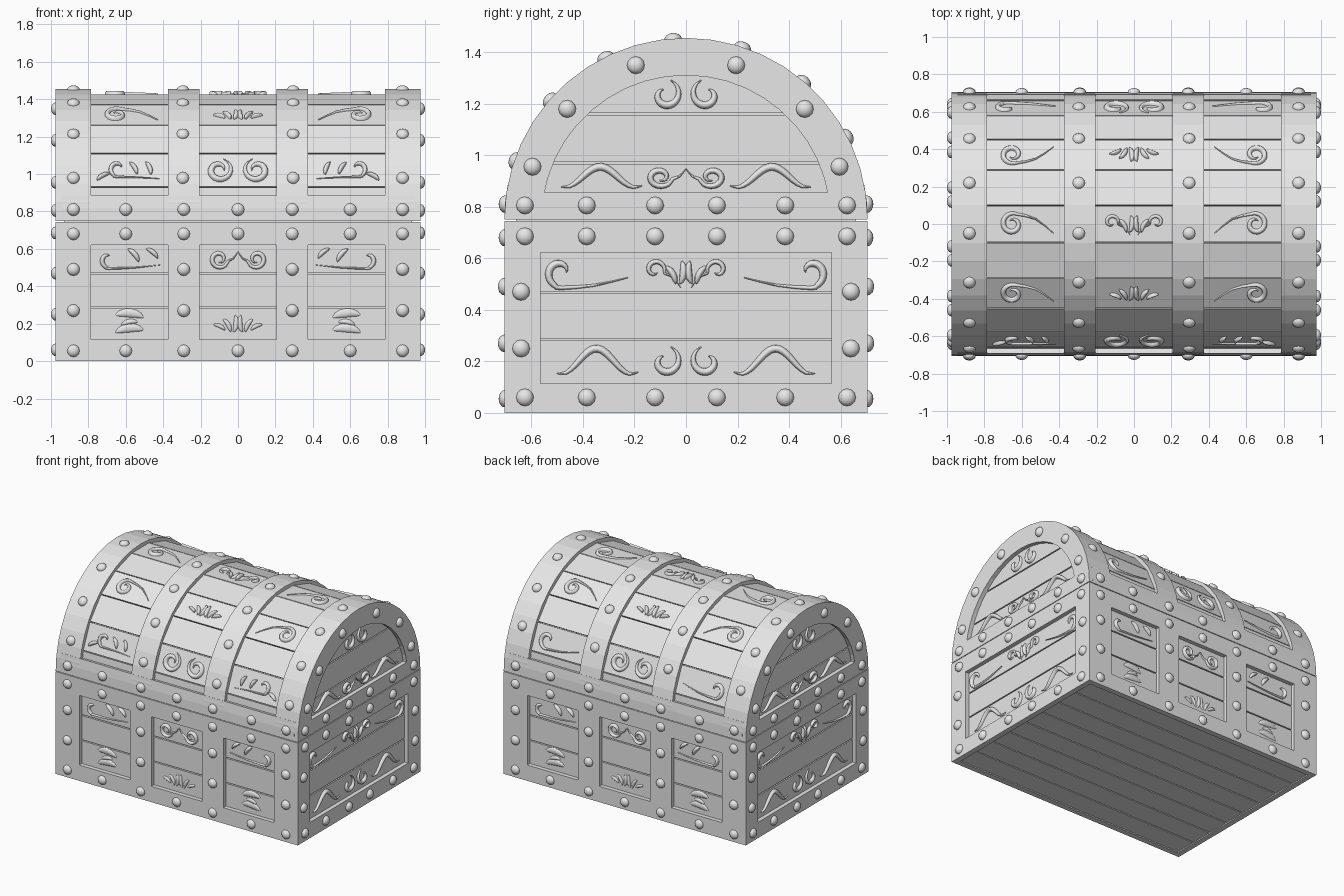
import bpy, bmesh
from math import sin, cos, pi, radians, sqrt, asin
from mathutils import Matrix, Vector

cube = bpy.data.objects.get("Cube")
if cube:
    bpy.data.objects.remove(cube, do_unlink=True)

grey = bpy.data.materials.new("plain_grey")
grey.use_nodes = True
colour = (0.8, 0.8, 0.8, 1)
grey.diffuse_color = colour
grey.node_tree.nodes["Principled BSDF"].inputs["Base Color"].default_value = colour

HX, HY, SEAM, R = 0.975, 0.705, 0.75, 0.705    # outer half sizes, lid seam, lid radius
IX, IY = HX - 0.03, HY - 0.03                  # recessed board faces
LOW, HIGH = 0.115, 0.622                       # body panel opening
STEP = radians(16.6)                           # one lid board
STRAPS = [(-HX, -0.785), (-0.375, -0.205), (0.205, 0.375), (0.785, HX)]
SIDES = (-1, 1)


def finish(name, bm, smooth=False):
    bmesh.ops.recalc_face_normals(bm, faces=bm.faces)
    mesh = bpy.data.meshes.new(name)
    bm.to_mesh(mesh)
    bm.free()
    mesh.materials.append(grey)
    for polygon in mesh.polygons:
        polygon.use_smooth = smooth
    bpy.context.collection.objects.link(bpy.data.objects.new(name, mesh))


def add_box(bm, x0, x1, y0, y1, z0, z1):
    size = Matrix.Diagonal((x1 - x0, y1 - y0, z1 - z0, 1))
    centre = Matrix.Translation(((x0 + x1) / 2, (y0 + y1) / 2, (z0 + z1) / 2))
    bmesh.ops.create_cube(bm, size=1, matrix=centre @ size)


def add_prism(bm, profile, x0, x1):
    """Extrude a (y, z) profile along x."""
    face = bm.faces.new([bm.verts.new((x0, y, z)) for y, z in profile])
    new = bmesh.ops.extrude_face_region(bm, geom=[face], use_keep_orig=True)["geom"]
    for item in new:
        if isinstance(item, bmesh.types.BMVert):
            item.co.x = x1


def arc(r, start, end, n):
    """Points around the lid axis; angles are measured from the top."""
    angles = [start + (end - start) * i / n for i in range(n + 1)]
    return [(r * sin(a), SEAM + r * cos(a)) for a in angles]


def ring(inner, outer, start, end, n):
    return arc(outer, start, end, n) + arc(inner, end, start, n)


def frame(u, n, at):
    """Local axes on a surface: u across, v up, n outward."""
    u, n = Vector(u), Vector(n)
    return Matrix.Translation(at) @ Matrix((u, n.cross(u), n)).transposed().to_4x4()


def lid_frame(x, r, a):
    return frame((1, 0, 0), (0, sin(a), cos(a)), (x, r * sin(a), SEAM + r * cos(a)))


def wall(side, depth, u, z):
    """Point on an upright wall, seen from outside."""
    turn = Matrix.Rotation(pi / 2 * ("front", "left", "back", "right").index(side), 3, "Z")
    across, out = turn @ Vector((1, 0, 0)), turn @ Vector((0, -1, 0))
    return frame(across, out, out * depth + across * u + Vector((0, 0, z)))


# Inner cores that close the gaps between boards
bm = bmesh.new()
add_box(bm, -0.93, 0.93, -0.66, 0.66, 0.03, SEAM + 0.02)
add_prism(bm, arc(0.635, -pi / 2, pi / 2, 22), -0.93, 0.93)
finish("inner_core", bm)

# Body boards and bottom boards
bm = bmesh.new()
for z0, z1 in ((0.04, 0.281), (0.289, 0.464), (0.472, 0.72)):
    add_box(bm, -IX, IX, -IY, IY, z0, z1)
finish("body_boards", bm)
bm = bmesh.new()
width = IY / 4
for i in range(-4, 4):
    add_box(bm, -IX, IX, i * width + 0.004, (i + 1) * width - 0.004, 0.008, 0.038)
finish("bottom_boards", bm)

# Body frame: rails and uprights on all four walls
bm = bmesh.new()
for s in SIDES:
    y0, y1 = sorted((s * HY, s * (IY - 0.01)))
    x0, x1 = sorted((s * HX, s * (IX - 0.01)))
    for z0, z1 in ((0, LOW), (HIGH, SEAM - 0.005)):
        add_box(bm, -HX, HX, y0, y1, z0, z1)
        add_box(bm, x0, x1, -HY, HY, z0, z1)
    for left, right in STRAPS:
        add_box(bm, left, right, y0, y1, LOW, HIGH)
    for left, right in ((-HY, -0.565), (0.565, HY)):
        add_box(bm, x0, x1, left, right, LOW, HIGH)
finish("body_frame", bm)

# Lid boards and lid end boards
bm = bmesh.new()
for i in range(-4, 5):
    add_prism(bm, ring(0.63, 0.683, (i - 0.485) * STEP, (i + 0.485) * STEP, 1), -IX, IX)
for s in SIDES:
    add_prism(bm, ring(0.63, 0.683, s * 4.515 * STEP, s * pi / 2, 1), -IX, IX)
finish("lid_boards", bm)
bm = bmesh.new()
for z0, z1 in ((0, 0.215), (0.223, 0.406), (0.414, 0.625)):
    low, high = pi / 2 - asin(z0 / 0.63), pi / 2 - asin(z1 / 0.63)
    add_prism(bm, arc(0.63, -low, -high, 6) + arc(0.63, high, low, 6), -IX, IX)
finish("lid_end_boards", bm)

# Lid straps, lower rails and arched end frames
bm = bmesh.new()
for left, right in STRAPS:
    add_prism(bm, ring(0.655, R, -pi / 2, pi / 2, 22), max(left, -IX), min(right, IX))
for s in SIDES:
    add_prism(bm, ring(0.655, R, s * radians(79), s * pi / 2, 2), -IX, IX)
    x0, x1 = sorted((s * (IX - 0.01), s * HX))
    add_prism(bm, ring(0.56, R, -pi / 2, pi / 2, 22), x0, x1)
    add_box(bm, x0, x1, -0.6, 0.6, SEAM, 0.855)
finish("lid_frame", bm)

# Rivets
bm = bmesh.new()


def rivet(place):
    bmesh.ops.create_uvsphere(bm, u_segments=12, v_segments=8, radius=1,
                              matrix=place @ Matrix.Diagonal((0.034, 0.034, 0.025, 1)))


for s in SIDES:
    for side in ("front", "back"):
        for z in (0.055, 0.68, 0.81):
            for x in (0.29, 0.6, 0.88):
                rivet(wall(side, HY - 0.003, s * x, z))
        for z in (0.27, 0.49):
            for x in (0.29, 0.88):
                rivet(wall(side, HY, s * x, z))
    for side in ("left", "right"):
        for z in (0.06, 0.685, 0.805):
            for y in (0.12, 0.385, 0.625):
                rivet(wall(side, HX, s * y, z))
        for z in (0.25, 0.47):
            rivet(wall(side, HX, s * 0.64, z))
        for a in (18, 47, 71):
            rivet(wall(side, HX, s * 0.63 * sin(radians(a)), SEAM + 0.63 * cos(radians(a))))
    for k in range(7):
        for x in (0.295, 0.88):
            rivet(lid_frame(s * x, R - 0.004, radians(22.3 * k - 71)))
for side in ("front", "back"):
    for z in (0.055, 0.68, 0.81):
        rivet(wall(side, HY - 0.003, 0, z))
finish("rivets", bm, True)


# Carved strokes, as (half width, path) in hundredths of a unit
def coil(x, y, r, start, turn, tail=None):
    """Inward curl, optionally led in by a swept tail."""
    path = []
    for i in range(13):
        a, shrink = radians(start + turn * i / 12), r * (1 - 0.65 * i / 12)
        path.append(Vector((x + shrink * cos(a), y + shrink * sin(a))))
    if tail:
        end = Vector(tail)
        bend = (end + path[0]) / 2
        bend.y = path[0].y + (end.y - path[0].y) / 4
        path = [end, bend] + path
    return r / 4, path


def leaf(x, y, length, angle):
    points = [Vector((t * length, length * (1 - t * t * 4) / 8)) for t in (-0.5, -0.2, 0.2, 0.5)]
    return length / 6, [Matrix.Rotation(radians(angle), 2) @ p + Vector((x, y)) for p in points]


def wave():
    return 1.5, [Vector((i * 3.5 - 14, 5 * sin(i * 0.8 - 1.9))) for i in range(10)]


def fan(count):
    return [leaf(2 + 4 * k, -k, 9 - k, 95 - 35 * k) for k in range(count)]


MOTIFS = {
    "hook": [coil(10, 0, 6, -90, 270, (-16, -2))],
    "wave": [wave()],
    "curl": [coil(7, 0, 6, 120, -430, (-15, -5))],
    "sprig": [coil(6, 1, 5, -80, 240, (-16, -5)), leaf(-10, 1, 8, 70), leaf(-2, 1, 8, 60),
              leaf(14, -4, 8, -30)],
    "sweep": [coil(11, 0, 5, -90, 190, (-17, -3)), leaf(-12, 3, 8, 40), leaf(-2, 2, 9, 50)],
    "reeds": [leaf(0, 4, 15, 5), leaf(0, 0, 9, -10), leaf(0, -4, 15, -5)],
    "big_c": [coil(10, 0, 7, 110, 440)],
    "spiral": [coil(10, 0, 5, 190, 450, (0, 4))],
    "leaves": fan(3),
    "palmette": fan(2) + [coil(12, 1, 4, 200, -330, (2, -6))],
    "c_pair": [coil(8, 0, 6, 110, 320)],
}


def stroke(bm, place, width, points, height):
    """Sweep a tapered half round along a smooth path."""
    p = [points[0]] + points + [points[-1]]
    path = []
    for a, b, c, d in zip(p, p[1:], p[2:], p[3:]):
        path += [b, (9 * (b + c) - a - d) / 16]
    path.append(p[-1])
    rows, last = [], len(path) - 1
    for i, q in enumerate(path):
        along = (path[min(i + 1, last)] - path[max(i - 1, 0)]).normalized()
        across = Vector((-along.y, along.x)) * width
        taper = max(0.06, sin(pi * i / last)) ** 0.7
        row = []
        for j in range(6):
            g = j * pi / 5
            flat = q + across * taper * cos(g)
            row.append(bm.verts.new(place @ Vector((*flat, height * sqrt(taper) * sin(g) - 0.002))))
        rows.append(row)
    for r0, r1 in zip(rows, rows[1:]):
        for j in range(5):
            bm.faces.new((r0[j], r0[j + 1], r1[j + 1], r1[j]))


def carve(bm, place, name, flip_u=1, flip_v=1, height=0.022):
    for width, points in MOTIFS[name]:
        path = [Vector((q.x * flip_u, q.y * flip_v)) / 100 for q in points]
        stroke(bm, place, width / 100, path, height)


def carve_row(bm, place, offset, outer, centre, flip_v=1, height=0.022):
    """Mirrored outer motifs about a symmetric centre motif."""
    for s in SIDES:
        carve(bm, place(s * offset), outer, s, flip_v, height)
        carve(bm, place(0), centre, s, flip_v, height)


# Carvings on the body walls and lid ends
bm = bmesh.new()
for side in ("front", "back"):
    carve_row(bm, lambda u: wall(side, IY, u, 0.545), 0.58, "sweep", "spiral")
    carve_row(bm, lambda u: wall(side, IY, u, 0.2), 0.58, "reeds", "leaves", 1, 0.012)
for side in ("left", "right"):
    carve_row(bm, lambda u: wall(side, IX, u, 0.545), 0.385, "hook", "palmette")
    carve_row(bm, lambda u: wall(side, IX, u, 0.2), -0.36, "wave", "c_pair")
    carve_row(bm, lambda u: wall(side, IX, u, 0.915), -0.345, "wave", "spiral", 0.8)
    for s in SIDES:
        carve(bm, wall(side, IX, 0, 1.235), "c_pair", s)
finish("wall_carvings", bm, True)

# Carvings on every second lid board
bm = bmesh.new()
for i, outer, centre in ((-4, "sprig", "big_c"), (-2, "curl", "leaves"), (0, "curl", "palmette"),
                         (2, "curl", "leaves"), (4, "hook", "big_c")):
    carve_row(bm, lambda u: lid_frame(u, 0.683 * cos(STEP / 2), i * STEP), 0.58, outer, centre,
              -1 if i > 0 else 1)
finish("lid_carvings", bm, True)
